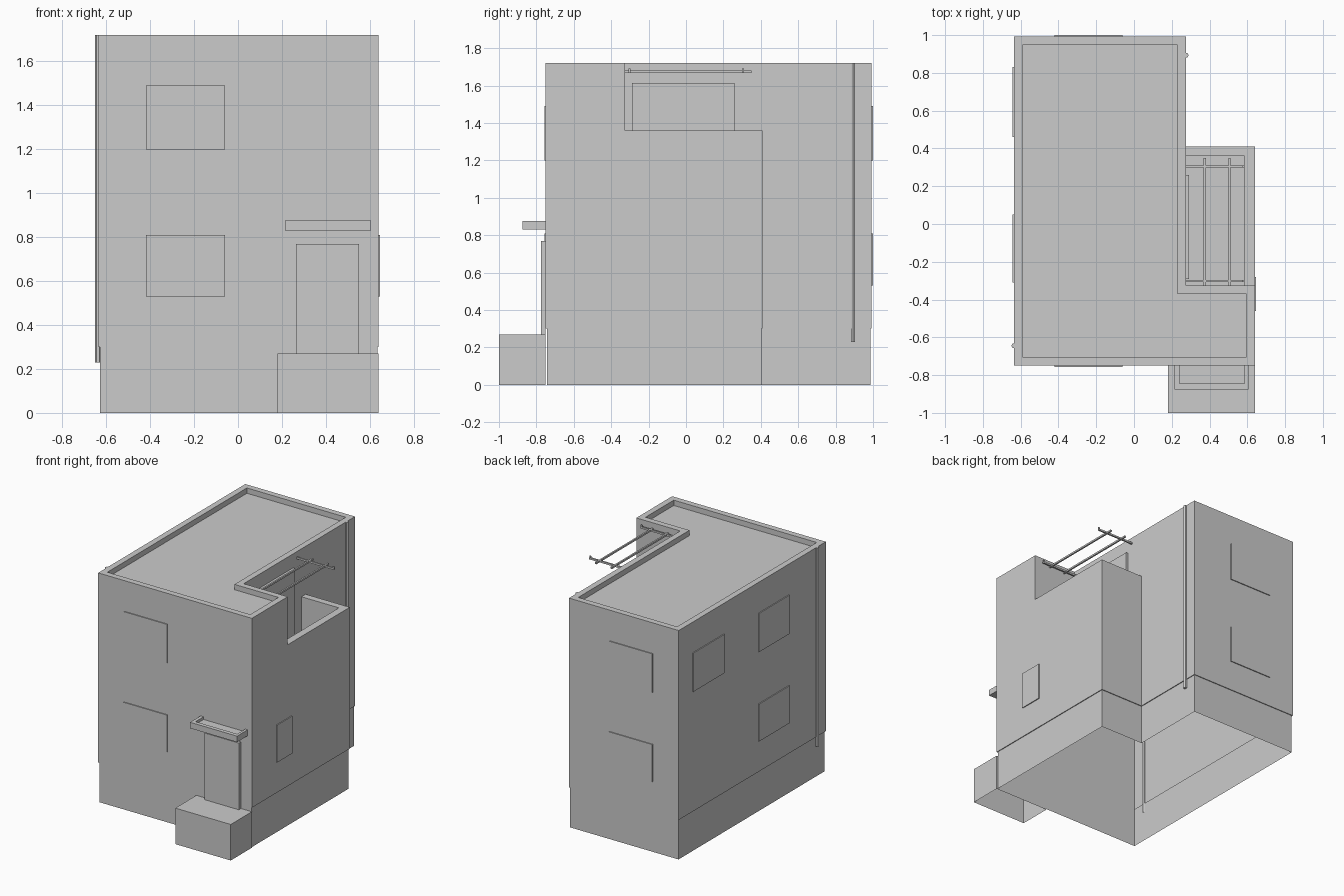
import bpy, bmesh, math
from mathutils import Vector

if "Cube" in bpy.data.objects:
    bpy.data.objects.remove(bpy.data.objects["Cube"])


def finish(name, bm):
    mesh = bpy.data.meshes.new(name)
    bm.to_mesh(mesh)
    bm.free()
    ob = bpy.data.objects.new(name, mesh)
    bpy.context.collection.objects.link(ob)
    return ob


def shell(name, loops, cap=True, floor=False):
    """Skin a stack of (counter-clockwise outline, z) loops."""
    bm = bmesh.new()
    rings = [[bm.verts.new((x, y, z)) for x, y in pts] for pts, z in loops]
    for a, b in zip(rings, rings[1:]):
        n = len(a)
        for i in range(n):
            j = (i + 1) % n
            bm.faces.new((a[i], a[j], b[j], b[i]))
    if cap:
        bm.faces.new(rings[-1])
    if floor:
        bm.faces.new(rings[0][::-1])
    bmesh.ops.remove_doubles(bm, verts=bm.verts[:], dist=1e-5)
    bmesh.ops.dissolve_degenerate(bm, edges=bm.edges[:], dist=1e-5)
    return finish(name, bm)


def rect(x0, x1, y0, y1):
    return [(x0, y0), (x1, y0), (x1, y1), (x0, y1)]


def inset(pts, t):
    """Inset a right-angled counter-clockwise outline."""
    out = []
    for i, p in enumerate(pts):
        a, b, c = Vector(pts[i - 1]), Vector(p), Vector(pts[(i + 1) % len(pts)])
        d1, d2 = (b - a).normalized(), (c - b).normalized()
        out.append((b.x - t * (d1.y + d2.y), b.y + t * (d1.x + d2.x)))
    return out


def box(name, x0, x1, y0, y1, z0, z1):
    r = rect(x0, x1, y0, y1)
    return shell(name, [(r, z0), (r, z1)], floor=True)


L, R, M, F, B = -.635, .64, .275, -.75, .993   # wall planes
TF, TB = -.325, .41                            # terrace front and back

# Lower walls over a slightly recessed plinth, open underneath
lower = [(L, F), (R, F), (R, TB), (M, TB), (M, B), (L, B)]
base = inset(lower, .006)
shell("lower_walls", [(base, 0), (base, .30), (lower, .30), (lower, 1.36)], cap=False)

# Upper walls with roof parapet
upper = [(L, F), (R, F), (R, TF), (M, TF), (M, B), (L, B)]
roof = inset(upper, .045)
shell("upper_walls_and_roof", [(upper, 1.36), (upper, 1.72), (roof, 1.72), (roof, 1.68)])

# Sunken terrace with its parapet
FLOOR = 1.09
well = rect(M, .585, TF, .36)
shell("terrace", [(rect(M, R, TF, TB), 1.36), (well, 1.36), (well, FLOOR)])
box("terrace_door", M, .29, -.29, .26, FLOOR, 1.615)

# Entrance step, door and tray-shaped canopy
step = rect(.18, R, -1, F)
shell("entrance_step", [(step, 0), (step, .27)])
box("front_door", .265, .55, -.775, F, .27, .77)
canopy, tray = rect(.215, .605, -.875, F), rect(.24, .585, -.845, F)
shell("door_canopy", [(canopy, .83), (canopy, .875), (tray, .875), (tray, .855)], floor=True)

# Thin window panels
T = .007
for z0, z1, floor in ((.53, .81, "lower"), (1.2, 1.49, "upper")):
    box(f"front_window_{floor}", -.42, -.06, F - T, F, z0, z1)
    box(f"back_window_{floor}", -.42, -.06, B, B + T, z0, z1)
    box(f"left_window_{floor}", L - T, L, -.31, .05, z0, z1)
box("left_window_rear", L - T, L, .46, .83, 1.2, 1.49)
box("right_window", R, R + T, -.46, -.28, .53, .81)

# Drainpipes
for name, x, y in (("left_drainpipe", L - .002, -.645), ("right_drainpipe", M + .002, .893)):
    ring = [(x + .013 * math.cos(k * math.pi / 3), y + .013 * math.sin(k * math.pi / 3))
            for k in range(6)]
    shell(name, [(ring, .23), (ring, 1.72)], floor=True)

# Pergola bars over the terrace
for x in (.375, .505):
    box("pergola_long_bar", x - .006, x + .006, TF, .35, 1.667, 1.68)
for y in (-.302, .305):
    box("pergola_cross_bar", M, .585, y - .006, y + .006, 1.667, 1.68)
    box("pergola_bar_tip", .574, .585, y - .005, y + .005, 1.68, 1.692)
